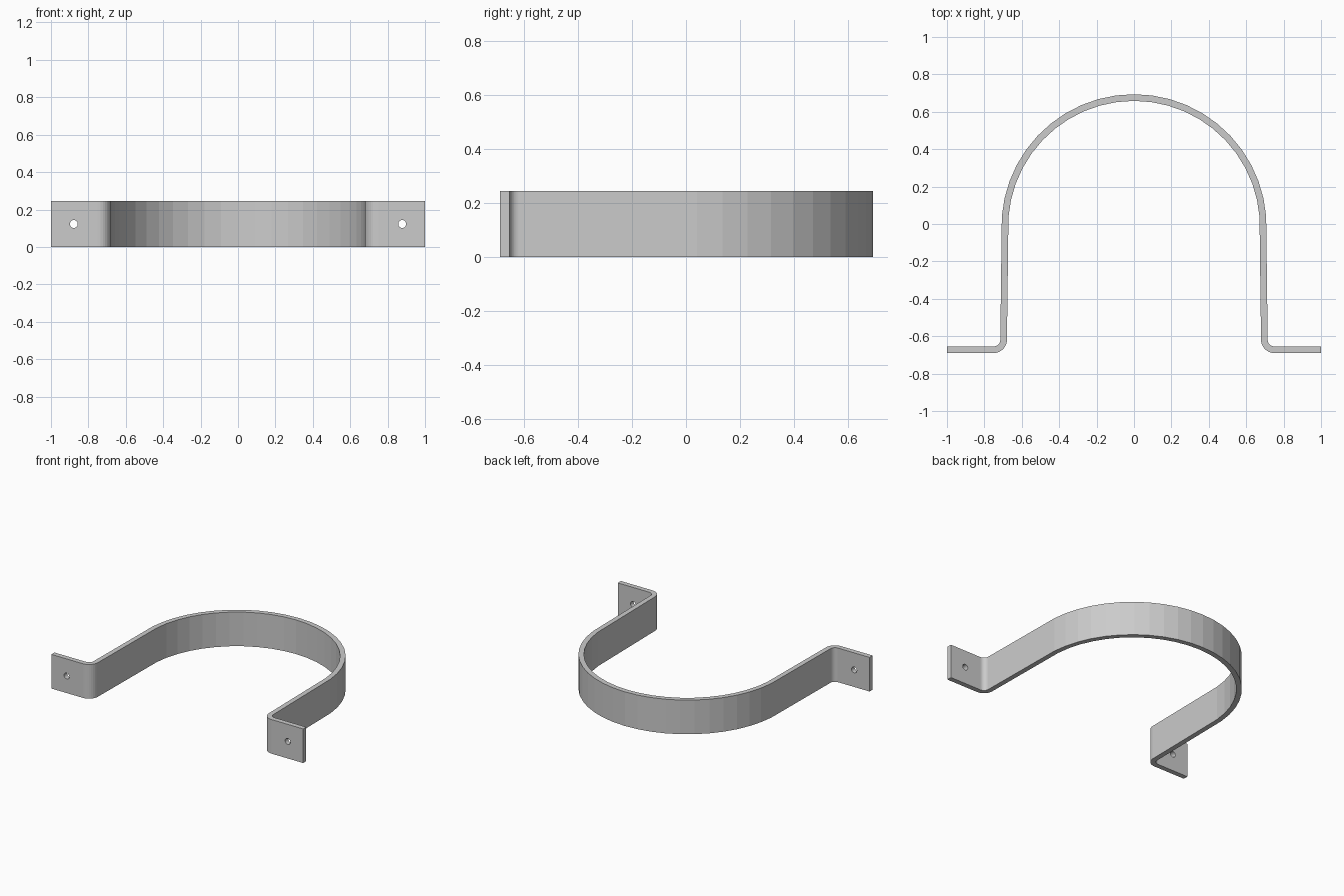
import bpy, bmesh
from math import sin, cos, radians

if "Cube" in bpy.data.objects:
    bpy.data.objects.remove(bpy.data.objects["Cube"])

HEIGHT = 0.245
HALF_T = 0.0178
Y_MID = -0.672          # centre line of the mounting flanges
BEND = 0.053            # centre-line bend radius
BEND_C = (0.75, Y_MID + BEND)


def pair(cx, cy, r, a, sign=1):
    """Inner and outer strap points on an arc about (cx, cy)."""
    c, s = cos(a), sin(a)
    return [(cx + (r + k * sign * HALF_T) * c, cy + (r + k * sign * HALF_T) * s)
            for k in (-1, 1)]


# right half of the strap: flange end, bend, then up to the arch top
half = [[(1.0, Y_MID - HALF_T), (1.0, Y_MID + HALF_T)]]
for i in range(9):
    half.append(pair(*BEND_C, BEND, radians(270 - 90 * i / 8), -1))
START, SEGS = 4.5, 11
for i in range(SEGS + 1):
    half.append(pair(0, -0.015, 0.691, radians(START + (90 - START) * i / SEGS)))

# mirror to the left side, sharing the top station
path = half + [[(-x, y) for x, y in p] for p in reversed(half[:-1])]

# strap: strip of quads extruded upwards
bm = bmesh.new()
rows = [[bm.verts.new((x, y, 0)) for x, y in p] for p in path]
for a, b in zip(rows, rows[1:]):
    bm.faces.new((a[0], a[1], b[1], b[0]))
ext = bmesh.ops.extrude_face_region(bm, geom=bm.faces[:])
bmesh.ops.translate(bm, vec=(0, 0, HEIGHT),
                    verts=[g for g in ext["geom"] if isinstance(g, bmesh.types.BMVert)])
bmesh.ops.recalc_face_normals(bm, faces=bm.faces[:])
mesh = bpy.data.meshes.new("strap_clamp")
bm.to_mesh(mesh)
bm.free()
strap = bpy.data.objects.new("strap_clamp", mesh)
bpy.context.collection.objects.link(strap)

# screw holes through both flanges
for side, name in ((-1, "left"), (1, "right")):
    bpy.ops.mesh.primitive_cylinder_add(
        vertices=24, radius=0.021, depth=0.2,
        location=(side * 0.878, Y_MID, HEIGHT / 2), rotation=(radians(90), 0, 0))
    cutter = bpy.context.object
    cutter.name = name + "_hole_cutter"
    cutter.hide_render = True
    cutter.display_type = 'WIRE'
    mod = strap.modifiers.new(name + "_hole", 'BOOLEAN')
    mod.operation = 'DIFFERENCE'
    mod.solver = 'EXACT'
    mod.object = cutter
